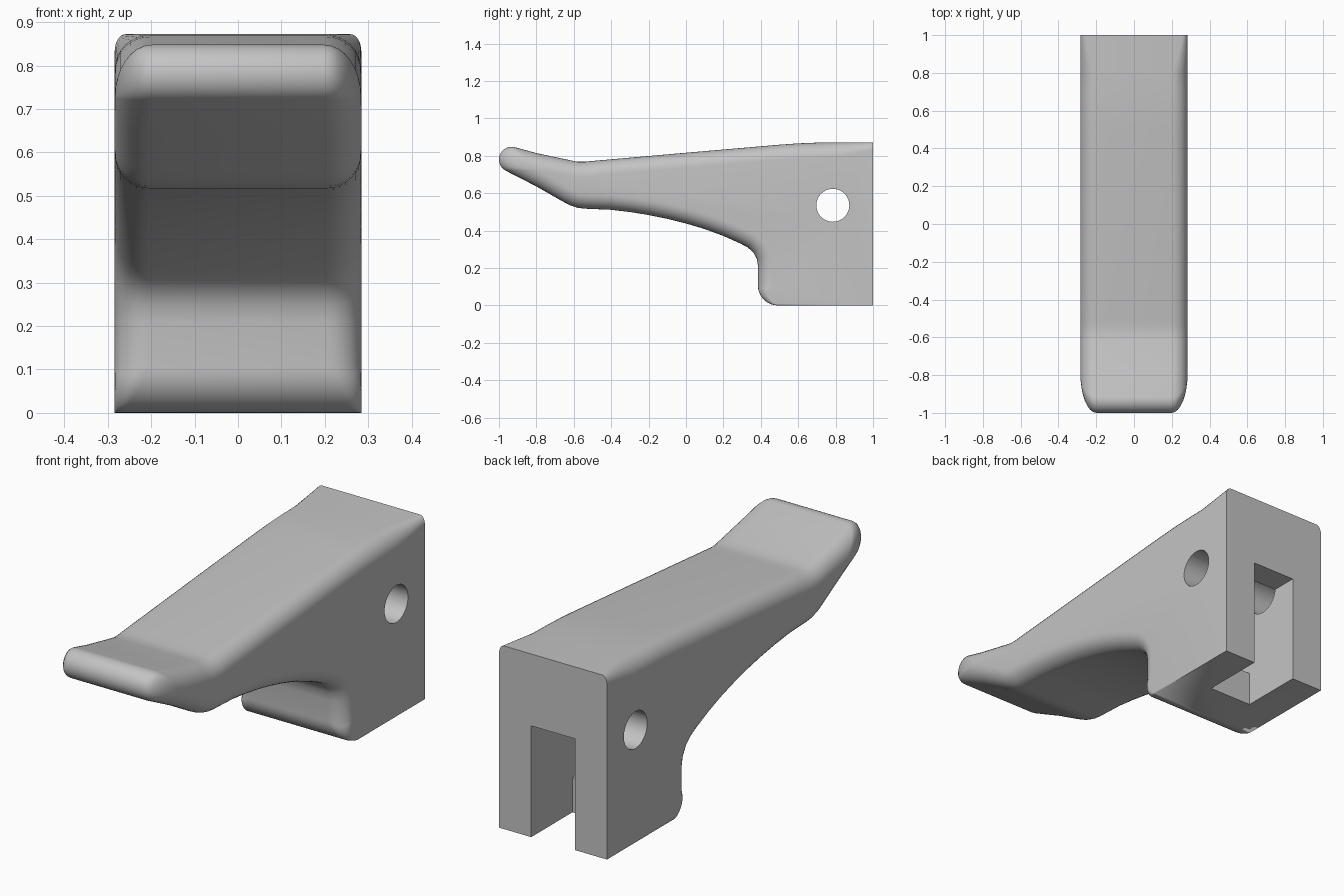
import bpy, bmesh, math
from mathutils import Vector

cube = bpy.data.objects.get("Cube")
if cube:
    bpy.data.objects.remove(cube, do_unlink=True)

HALF_W = 0.284
FILLET = 0.08
STEPS = 8

grey = bpy.data.materials.new("light_grey")
grey.use_nodes = True
colour = (0.55, 0.55, 0.55, 1)
grey.diffuse_color = colour
grey.node_tree.nodes["Principled BSDF"].inputs["Base Color"].default_value = colour


def arc(cy, cz, r, start, end, n):
    angles = [math.radians(start + (end - start) * i / n) for i in range(n + 1)]
    return [(cy + r * math.cos(a), cz + r * math.sin(a)) for a in angles]


# Side outline (y, z), running from the back along the top to the tip and back below
top = [(1, .872), (.8, .872), (.7, .87), (.6, .866), (.5, .859), (0, .816),
       (-.5, .772), (-.54, .768), (-.58, .768), (-.62, .776), (-.8, .814)]
tip = arc(-.932, .78, .068, 75, 240, 18)
belly = [(-.8, .636), (-.66, .556), (-.62, .535), (-.58, .522), (-.54, .517),
         (-.4, .511), (-.3, .499), (-.2, .483), (-.1, .463), (0, .438),
         (.1, .408), (.2, .371), (.29, .331), (.33, .31), (.36, .283),
         (.378, .25), (.385, .21)]
heel = arc(.49, .105, .105, 180, 270, 10)
outline = [Vector(p) for p in top + tip + belly + heel + [(1, 0)]]
tip_range = range(len(top), len(top) + len(tip))
heel_start = len(top) + len(tip) + len(belly)
tip_target = Vector((-.79, .725))


def inset_of(i):
    """Edge rounding at one outline point: inward shift and width."""
    p = outline[i]
    if i in tip_range:
        return tip_target - p, FILLET + .005
    if i == 0:
        return Vector((0, -.04)), .025
    if i == len(outline) - 1:
        return Vector((0, 0)), 0
    r = FILLET
    if i >= heel_start:
        r *= 1 - (i - heel_start) / (len(heel) - 1)
    along = (outline[i + 1] - p).normalized() + (p - outline[i - 1]).normalized()
    along.normalize()
    return Vector((-along.y, along.x)) * r, r


# Lever body: the outline lofted across the width with rounded sides
bm = bmesh.new()
insets = [inset_of(i) for i in range(len(outline))]
layers = []
for side in (-1, 1):
    order = range(STEPS, -1, -1) if side < 0 else range(STEPS + 1)
    for k in order:
        t = math.pi / 2 * k / STEPS
        ring = []
        for p, (shift, width) in zip(outline, insets):
            q = p + shift * (1 - math.cos(t))
            x = HALF_W - width * (1 - math.sin(t))
            ring.append(bm.verts.new((side * x, q.x, q.y)))
        layers.append(ring)
n = len(outline)
for a, b in zip(layers, layers[1:]):
    for i in range(n):
        j = (i + 1) % n
        bm.faces.new((a[i], a[j], b[j], b[i]))
bm.faces.new(layers[0])
bm.faces.new(layers[-1])
bmesh.ops.remove_doubles(bm, verts=bm.verts, dist=.0005)
bmesh.ops.recalc_face_normals(bm, faces=bm.faces)
mesh = bpy.data.meshes.new("lever_body")
bm.to_mesh(mesh)
bm.free()
body = bpy.data.objects.new("lever_body", mesh)
bpy.context.collection.objects.link(body)
mesh.materials.append(grey)


def cut(tool, name):
    tool.name = name
    tool.data.materials.append(grey)
    tool.hide_render = True
    tool.display_type = 'WIRE'
    mod = body.modifiers.new(name, 'BOOLEAN')
    mod.operation = 'DIFFERENCE'
    mod.solver = 'EXACT'
    mod.object = tool
    bpy.context.view_layer.objects.active = body
    bpy.ops.object.modifier_apply(modifier=name)
    bpy.data.objects.remove(tool, do_unlink=True)


def cut_box(name, half_x, y0, y1, z0, z1):
    bpy.ops.mesh.primitive_cube_add(size=1, location=(0, (y0 + y1) / 2, (z0 + z1) / 2))
    tool = bpy.context.object
    tool.scale = (2 * half_x, y1 - y0, z1 - z0)
    cut(tool, name)


# Slot open to the back and bottom, with a deeper pocket above a step
cut_box("slot", .115, .69, 1.2, -.2, .53)
cut_box("pocket", .115, .53, .8, .165, .53)

# Pivot hole through both sides
bpy.ops.mesh.primitive_cylinder_add(vertices=48, radius=.088, depth=1,
                                    location=(0, .785, .535),
                                    rotation=(0, math.pi / 2, 0))
cut(bpy.context.object, "pivot_hole")

bpy.ops.object.select_all(action='DESELECT')
body.select_set(True)
bpy.context.view_layer.objects.active = body
bpy.ops.object.shade_smooth_by_angle(angle=math.radians(30))
